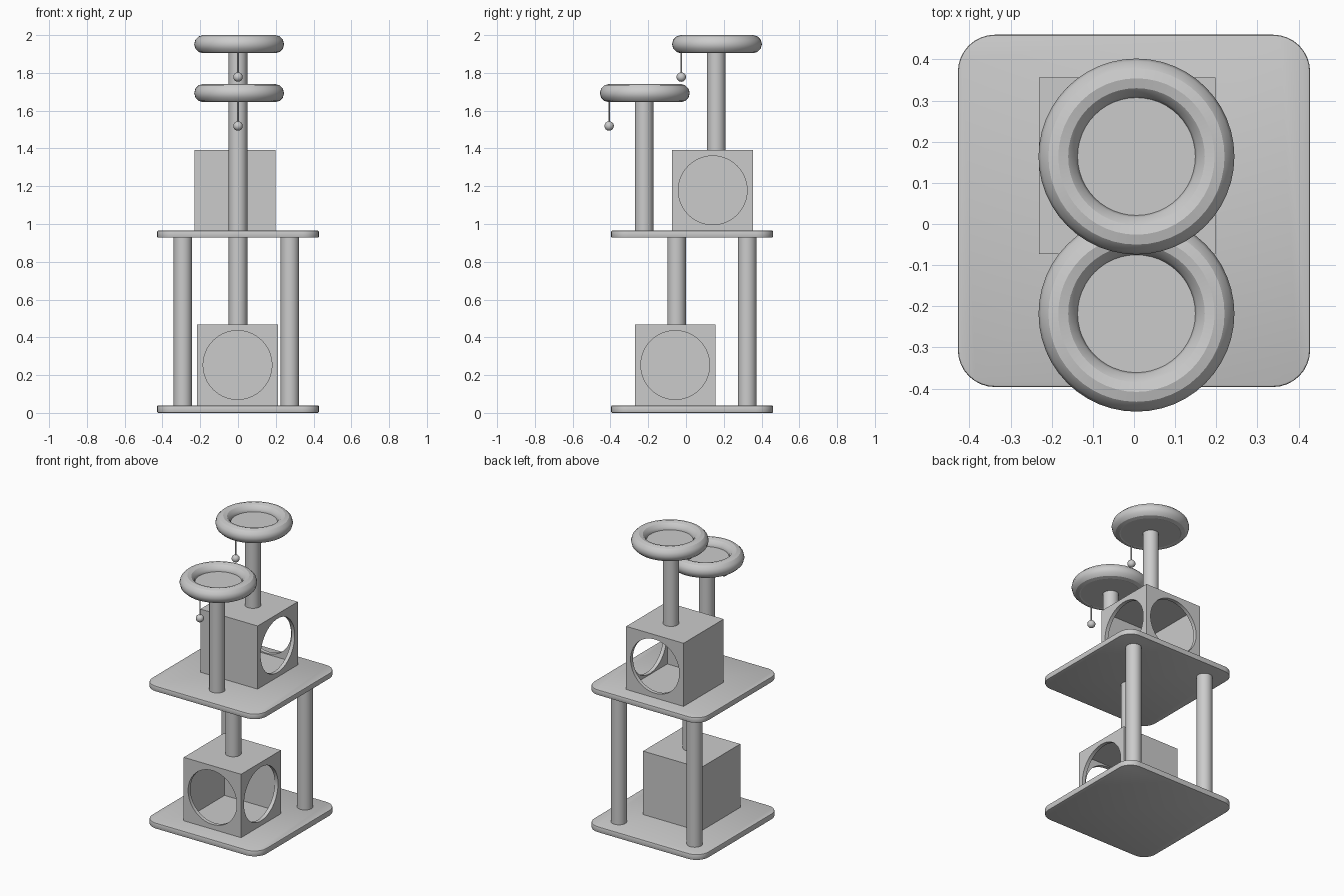
import bpy, bmesh
from math import pi

if "Cube" in bpy.data.objects:
    bpy.data.objects.remove(bpy.data.objects["Cube"])


def smooth(obj):
    bpy.ops.object.select_all(action='DESELECT')
    obj.select_set(True)
    bpy.context.view_layer.objects.active = obj
    bpy.ops.object.shade_smooth_by_angle()


def cylinder(name, x, y, z0, z1, r, sides=32):
    bpy.ops.mesh.primitive_cylinder_add(vertices=sides, radius=r, depth=z1 - z0,
                                        location=(x, y, (z0 + z1) / 2))
    obj = bpy.context.object
    obj.name = name
    smooth(obj)
    return obj


def block(name, x0, x1, y0, y1, z0, z1):
    bpy.ops.mesh.primitive_cube_add(size=1, location=((x0 + x1) / 2, (y0 + y1) / 2, (z0 + z1) / 2))
    obj = bpy.context.object
    obj.name = name
    obj.scale = (x1 - x0, y1 - y0, z1 - z0)
    bpy.ops.object.transform_apply(location=False, rotation=False, scale=True)
    return obj


def platform(name, z0, z1):
    obj = block(name, -0.428, 0.428, -0.396, 0.46, z0, z1)
    bm = bmesh.new()
    bm.from_mesh(obj.data)
    # round the four corners, then soften the rims
    upright = [e for e in bm.edges if abs(e.verts[0].co.z - e.verts[1].co.z) > 0.01]
    bmesh.ops.bevel(bm, geom=upright, offset=0.09, segments=8, profile=0.5, affect='EDGES')
    rims = [e for e in bm.edges if abs(e.verts[0].co.z - e.verts[1].co.z) < 0.001]
    bmesh.ops.bevel(bm, geom=rims, offset=0.005, segments=2, profile=0.5, affect='EDGES')
    bm.to_mesh(obj.data)
    bm.free()
    smooth(obj)


def cut(obj, cutter):
    mod = obj.modifiers.new("cut", 'BOOLEAN')
    mod.operation = 'DIFFERENCE'
    mod.solver = 'EXACT'
    mod.object = cutter
    bpy.context.view_layer.objects.active = obj
    bpy.ops.object.modifier_apply(modifier=mod.name)
    bpy.data.objects.remove(cutter)


def house(name, x0, x1, y0, y1, z0, z1, y_side, wall=0.025):
    # hollow box with a round door on +x and one on the front (-1) or back (+1)
    obj = block(name, x0, x1, y0, y1, z0, z1)
    cut(obj, block("cavity", x0 + wall, x1 - wall, y0 + wall, y1 - wall, z0 + wall, z1 - wall))
    cx, cy, cz = (x0 + x1) / 2, (y0 + y1) / 2, (z0 + z1) / 2
    face_y = y1 if y_side > 0 else y0
    for loc, rot in (((x1, cy, cz), (0, pi / 2, 0)), ((cx, face_y, cz), (pi / 2, 0, 0))):
        bpy.ops.mesh.primitive_cylinder_add(vertices=64, radius=0.182, depth=0.08,
                                            location=loc, rotation=rot)
        cut(obj, bpy.context.object)
    smooth(obj)


def bed(name, x, y, z0):
    # padded ring, cushion floor and hanging ball
    bpy.ops.mesh.primitive_torus_add(major_segments=48, minor_segments=12, major_radius=0.19,
                                     minor_radius=0.048, location=(x, y, z0 + 0.048))
    ring = bpy.context.object
    ring.name = name + "_ring"
    smooth(ring)
    cylinder(name + "_cushion", x, y, z0 + 0.002, z0 + 0.052, 0.19, 48)
    by = y - 0.189
    cylinder(name + "_string", 0, by, z0 - 0.125, z0 + 0.02, 0.004, 8)
    bpy.ops.mesh.primitive_uv_sphere_add(segments=24, ring_count=12, radius=0.025,
                                         location=(0, by, z0 - 0.126))
    ball = bpy.context.object
    ball.name = name + "_ball"
    smooth(ball)


# platforms
platform("base", 0.0, 0.039)
platform("middle_platform", 0.928, 0.965)

# houses
house("lower_house", -0.217, 0.212, -0.27, 0.156, 0.039, 0.468, -1)
house("upper_house", -0.231, 0.198, -0.073, 0.356, 0.965, 1.392, 1)

# posts
R = 0.049
cylinder("back_left_post", -0.292, 0.324, 0.035, 0.935, R)
cylinder("back_right_post", 0.275, 0.324, 0.035, 0.935, R)
cylinder("lower_house_post", 0, -0.05, 0.46, 0.935, R)
cylinder("front_bed_post", 0, -0.222, 0.96, 1.66, R)
cylinder("top_bed_post", 0, 0.16, 1.385, 1.92, R)

# beds
bed("front_bed", 0.006, -0.218, 1.645)
bed("top_bed", 0.006, 0.164, 1.904)
